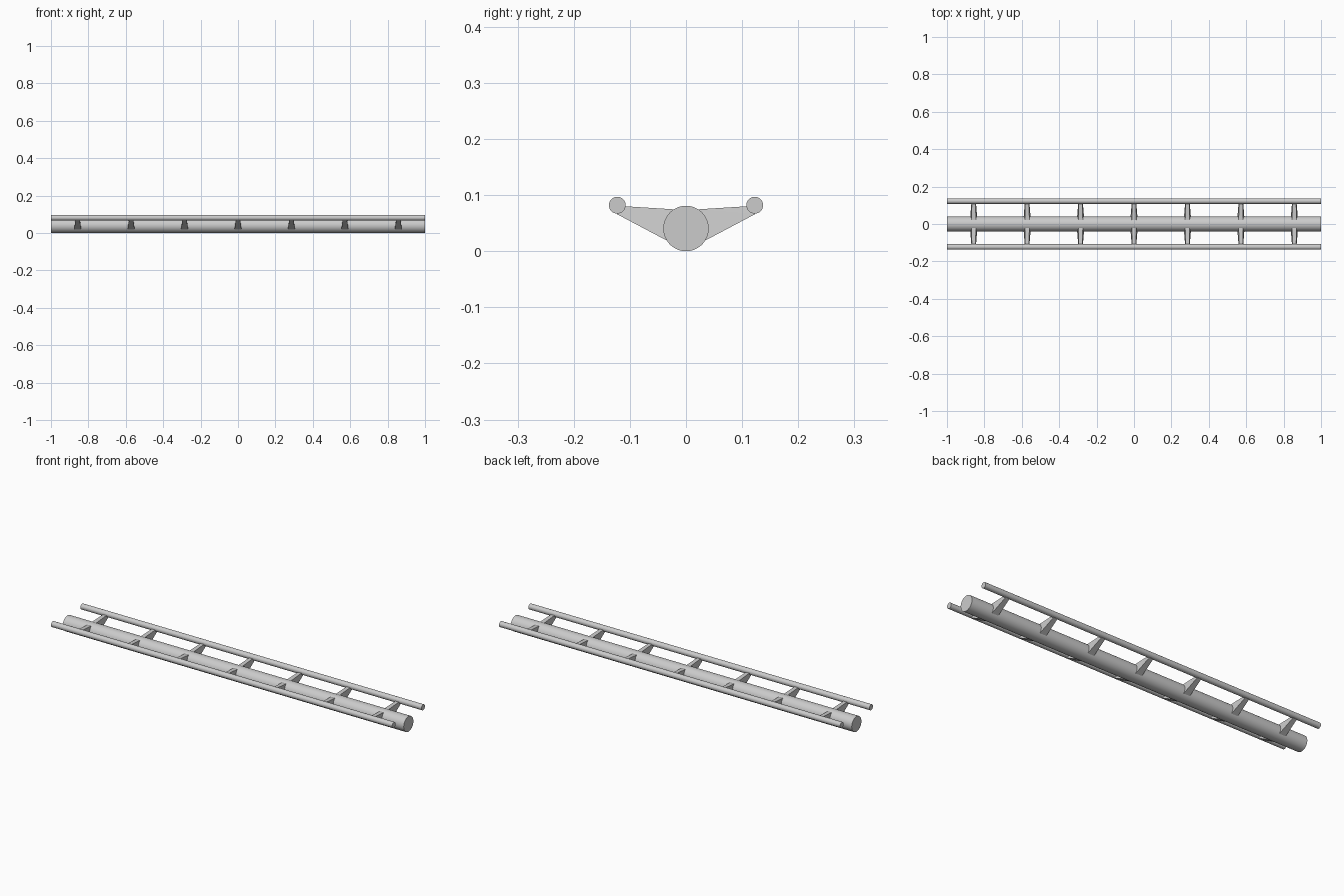
import bpy, bmesh, math

if "Cube" in bpy.data.objects:
    bpy.data.objects.remove(bpy.data.objects["Cube"])

BRACKETS = 7
SPACING = 2 / BRACKETS


def tube(name, y, z, radius, sides):
    bpy.ops.mesh.primitive_cylinder_add(
        vertices=sides, radius=radius, depth=2,
        location=(0, y, z), rotation=(0, math.pi / 2, 0))
    ob = bpy.context.object
    ob.name = name
    bpy.ops.object.transform_apply(location=True, rotation=True)
    bpy.ops.object.shade_smooth_by_angle(angle=math.radians(35))
    return ob


def bracket(name, x, side):
    # tapered arm: (y, z, half width) for inner and outer cross-sections
    inner = [(0.02, 0.0115, 0.02), (0.02, 0.0745, 0.012)]
    outer = [(0.123, 0.066, 0.0115), (0.123, 0.081, 0.0095)]
    bm = bmesh.new()
    for y, z, w in inner + outer:
        for s in (-1, 1):
            bm.verts.new((x + s * w, side * y, z))
    bmesh.ops.convex_hull(bm, input=bm.verts[:])
    bmesh.ops.recalc_face_normals(bm, faces=bm.faces[:])
    mesh = bpy.data.meshes.new(name)
    bm.to_mesh(mesh)
    bm.free()
    bpy.context.collection.objects.link(bpy.data.objects.new(name, mesh))


# Thick central spine
tube("main_tube", 0, 0.0405, 0.0405, 48)

# Two thin rails, each carried by a row of tapered brackets
for label, side in (("front", -1), ("back", 1)):
    tube(label + "_rail", side * 0.1225, 0.082, 0.015, 32)
    for i in range(BRACKETS):
        bracket(f"{label}_bracket_{i + 1}", (i - (BRACKETS - 1) / 2) * SPACING, side)
